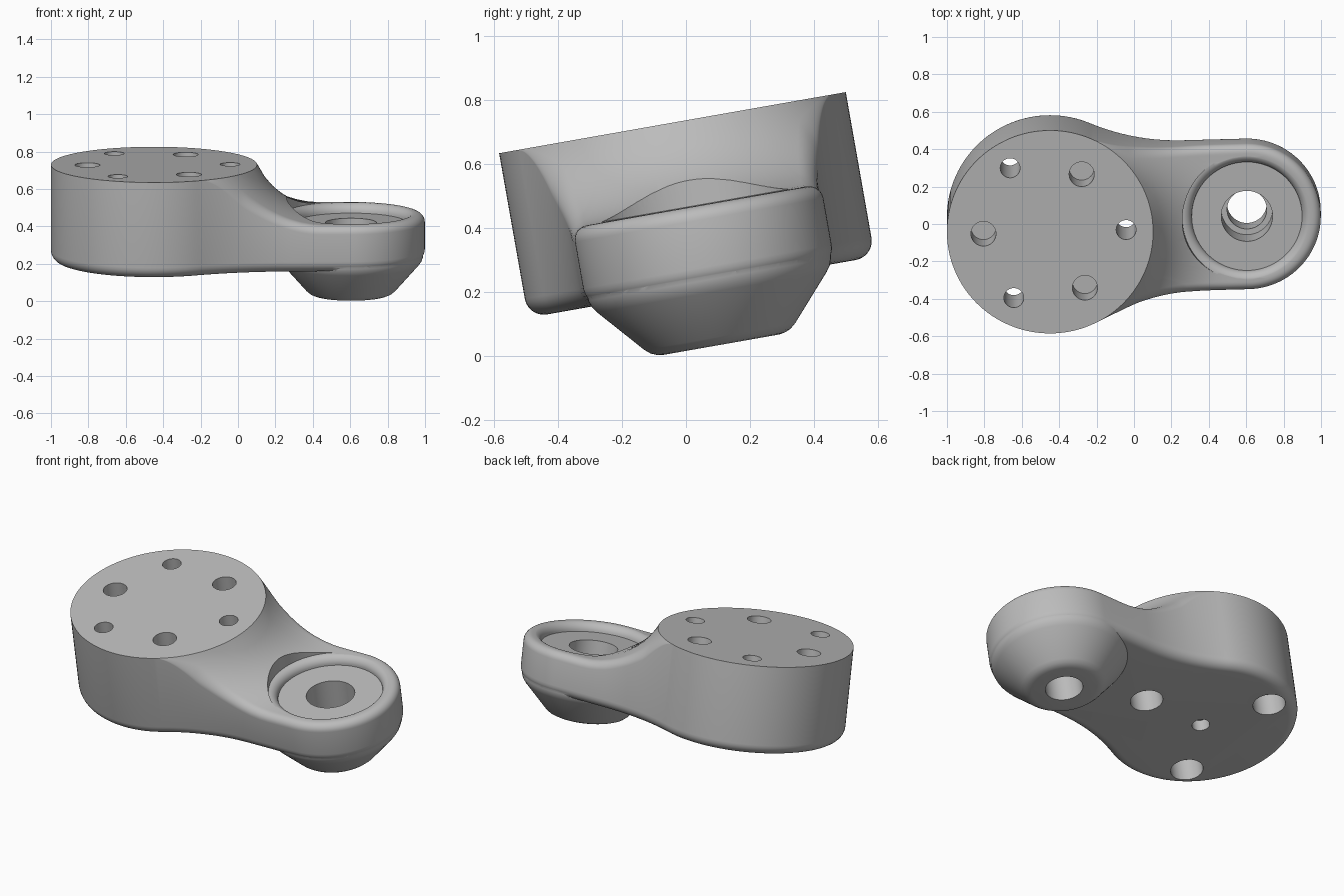
import bpy, bmesh, math
from mathutils import Matrix, Vector

if "Cube" in bpy.data.objects:
    bpy.data.objects.remove(bpy.data.objects["Cube"])

# Main dimensions in the untilted frame (disc axis at the origin)
DISC_R, DISC_TOP, BASE = 0.551, 0.726, 0.203
BOSS_X, BOSS_R, BOSS_TOP = 1.053, 0.395, 0.456
NECK_R, SLOPE_L = 1.2, 0.42

steel = bpy.data.materials.new("plain grey")
steel.diffuse_color = (0.5, 0.5, 0.5, 1)
steel.use_nodes = True
steel.node_tree.nodes["Principled BSDF"].inputs["Base Color"].default_value = steel.diffuse_color


def make_object(name, bm):
    bmesh.ops.remove_doubles(bm, verts=bm.verts, dist=1e-5)
    bmesh.ops.recalc_face_normals(bm, faces=bm.faces)
    mesh = bpy.data.meshes.new(name)
    bm.to_mesh(mesh)
    bm.free()
    mesh.materials.append(steel)
    obj = bpy.data.objects.new(name, mesh)
    bpy.context.collection.objects.link(obj)
    return obj


def revolve(bm, profile, cx=0.0, cy=0.0, segs=48):
    """Closed turned solid; the profile runs (radius, height) with flat caps."""
    rings = []
    for r, z in profile:
        rings.append([bm.verts.new((cx + r * math.cos(2 * math.pi * i / segs),
                                    cy + r * math.sin(2 * math.pi * i / segs), z))
                      for i in range(segs)])
    for a, b in zip(rings, rings[1:]):
        for i in range(segs):
            j = (i + 1) % segs
            bm.faces.new((a[i], a[j], b[j], b[i]))
    bm.faces.new(rings[0][::-1])
    bm.faces.new(rings[-1])


# Concave slope swept around the disc, flattening out on the boss
drop = DISC_TOP - BOSS_TOP
slope_r = (SLOPE_L ** 2 + drop ** 2) / (2 * drop)


def top_height(d):
    e = min(max(DISC_R + SLOPE_L - d, 0), SLOPE_L)
    return BOSS_TOP + slope_r - math.sqrt(slope_r ** 2 - e ** 2)


# Outline: boss end, concave neck side, disc; then mirrored
half = []
for i in range(33):
    n = Vector((math.cos(math.pi * i / 64), math.sin(math.pi * i / 64)))
    half.append((Vector((BOSS_X, 0)) + BOSS_R * n, n))
ncx = math.sqrt(DISC_R ** 2 - BOSS_R ** 2 + 2 * NECK_R * (DISC_R - BOSS_R))
nc = Vector((ncx, BOSS_R + NECK_R))
for i in range(1, 6):
    x = BOSS_X + (ncx - BOSS_X) * i / 6
    half.append((Vector((x, BOSS_R)), Vector((0, 1))))
tangent = math.atan2(nc.y, nc.x)
for i in range(29):
    a = -math.pi / 2 + (tangent - math.pi / 2) * i / 28
    n = Vector((-math.cos(a), -math.sin(a)))
    half.append((nc - NECK_R * n, n))
for i in range(1, 41):
    a = tangent + (math.pi - tangent) * i / 40
    n = Vector((math.cos(a), math.sin(a)))
    half.append((DISC_R * n, n))
flip = lambda v: Vector((v.x, -v.y))
outline = half + [(flip(p), flip(n)) for p, n in half[-2:0:-1]]

# Arm body: bottom rounding, wall, top rounding, radial slope up to the disc edge
bm = bmesh.new()
columns = []
for p, n in outline:
    col = []
    for k in range(8):
        a = math.pi / 2 * k / 7
        q = p - n * 0.06 * (1 - math.sin(a))
        col.append((q.x, q.y, BASE + 0.06 * (1 - math.cos(a))))
    r = min(0.045, 0.6 * max(p.length - DISC_R, 0))
    if r < 1e-4:
        r = 0
    for k in range(8):
        a = math.pi / 2 * k / 7
        q = p - n * r * (1 - math.cos(a))
        col.append((q.x, q.y, top_height(q.length) - r * (1 - math.sin(a))))
    for k in range(1, 19):
        d = q.length + (DISC_R - q.length) * k / 18
        s = q.normalized() * d
        col.append((s.x, s.y, top_height(d)))
    columns.append([bm.verts.new(c) for c in col])
for i, a in enumerate(columns):
    b = columns[(i + 1) % len(columns)]
    for k in range(len(a) - 1):
        bm.faces.new((a[k], b[k], b[k + 1], a[k + 1]))
bm.faces.new([c[0] for c in columns][::-1])
bm.faces.new([c[-1] for c in columns])
body = make_object("offset_arm", bm)

# Tapered nose below the boss
bm = bmesh.new()
revolve(bm, [(0.185, 0.015), (0.203, 0.018), (0.222, 0.026), (0.24, 0.041),
             (0.365, 0.182), (0.378, 0.2), (0.386, 0.222), (0.389, 0.25), (0.3, 0.3)],
        BOSS_X, segs=96)
nose = make_object("boss_nose", bm)

# Cutters: boss recess with stepped bore, and the disc bolt holes
bm = bmesh.new()
lip = [(0.345 - 0.05 * math.cos(math.pi * k / 16), 0.408 + 0.05 * math.sin(math.pi * k / 16))
       for k in range(1, 9)]
revolve(bm, [(0.106, -0.1), (0.106, 0.2), (0.137, 0.2), (0.137, 0.406), (0.295, 0.406)]
        + lip + [(0.348, 0.9)], BOSS_X, segs=96)
for i in range(3):
    a = 2 * math.pi * i / 3
    # small through hole, counterbored from below
    revolve(bm, [(0.092, 0.1), (0.092, BASE + 0.14), (0.053, BASE + 0.14), (0.053, 0.9)],
            0.407 * math.cos(a), 0.407 * math.sin(a))
    # larger blind hole from the top
    a += math.pi / 3
    revolve(bm, [(0.067, DISC_TOP - 0.2), (0.067, 0.9)],
            0.356 * math.cos(a), 0.356 * math.sin(a))
revolve(bm, [(0.05, 0.1), (0.05, BASE + 0.07)])
cutter = make_object("hole_cutter", bm)

bpy.context.view_layer.objects.active = body
for other, op in ((nose, 'UNION'), (cutter, 'DIFFERENCE')):
    mod = body.modifiers.new(op.lower(), 'BOOLEAN')
    mod.operation, mod.solver, mod.object = op, 'EXACT', other
    bpy.ops.object.modifier_apply(modifier=mod.name)
    bpy.data.objects.remove(other)

# Slight turn, then the ten degree sideways tilt
body.data.transform(Matrix.Rotation(math.radians(10), 4, 'X')
                    @ Matrix.Translation((-0.449, 0.085, 0))
                    @ Matrix.Rotation(math.radians(1.6), 4, 'Z'))
body.select_set(True)
bpy.ops.object.shade_smooth_by_angle(angle=math.radians(30))
